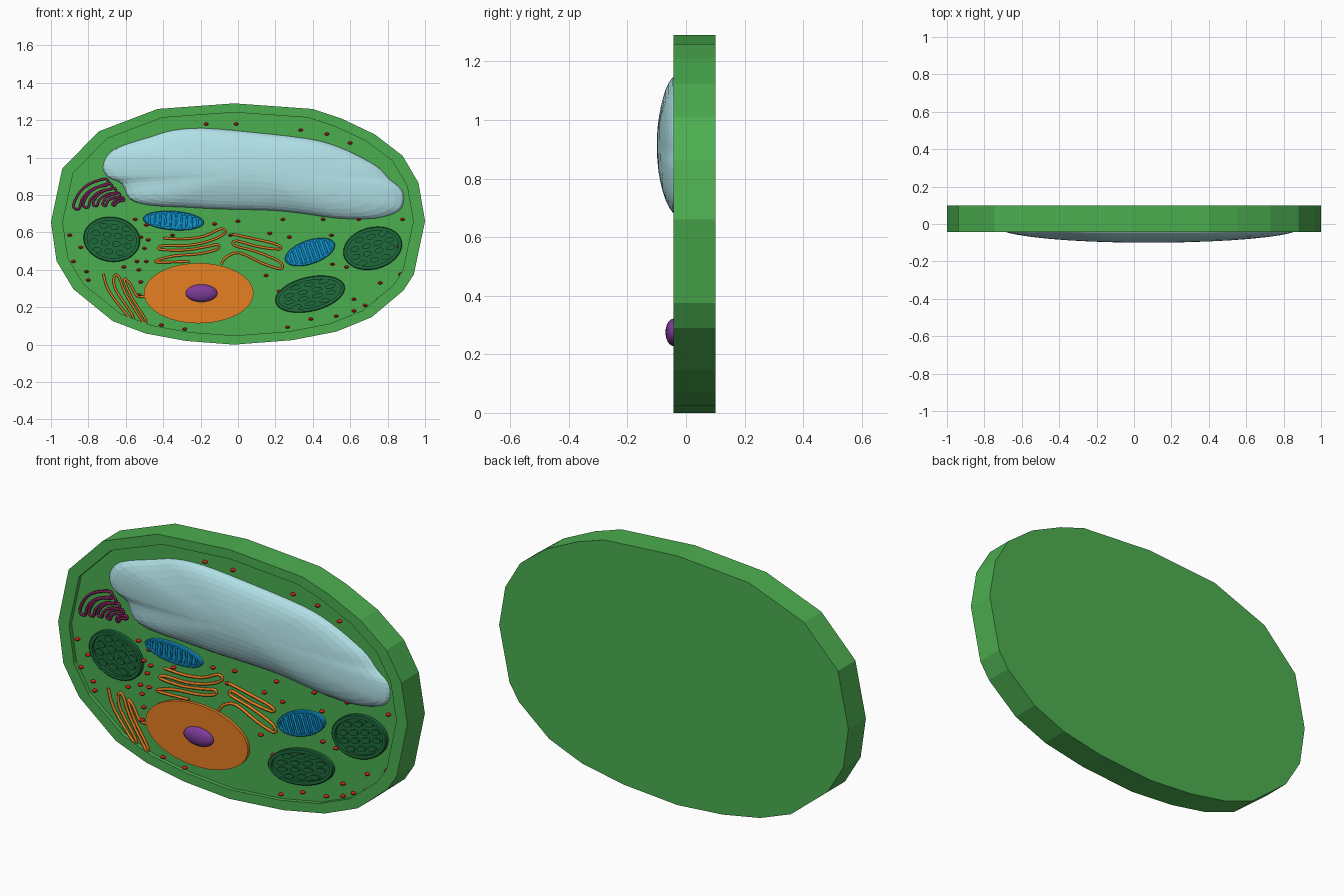
import bpy, bmesh, math
from mathutils import Vector

if "Cube" in bpy.data.objects:
    bpy.data.objects.remove(bpy.data.objects["Cube"])

RIM, FLOOR, BACK = -0.043, -0.022, 0.10


def material(name, hexcode):
    def lin(c):
        return c / 12.92 if c < 0.04 else ((c + 0.055) / 1.055) ** 2.4
    m = bpy.data.materials.new(name)
    m.diffuse_color = [lin(int(hexcode[i:i + 2], 16) / 255) for i in (0, 2, 4)] + [1]
    m.use_nodes = True
    m.node_tree.nodes["Principled BSDF"].inputs["Base Color"].default_value = m.diffuse_color
    return m


GREEN = material("cell_green", "4CAF50")
AQUA = material("vacuole_blue", "B0E0E6")
ORANGE = material("nucleus_orange", "E67E22")
PURPLE = material("nucleolus_purple", "7D3C98")
BLUE = material("mitochondrion_blue", "0F95D0")
DARK = material("chloroplast_green", "1E6B3C")
PLUM = material("golgi_plum", "7B1E57")
RED = material("ribosome_red", "D02018")


def add_loft(bm, rings):
    """Bridge equal-length rings of points and cap both ends."""
    vs = [[bm.verts.new(p) for p in r] for r in rings]
    n = len(vs[0])
    for a, b in zip(vs, vs[1:]):
        for i in range(n):
            j = (i + 1) % n
            bm.faces.new((a[i], a[j], b[j], b[i]))
    bm.faces.new(vs[0])
    bm.faces.new(vs[-1])


def finish(name, bm, mat, smooth=False):
    bmesh.ops.recalc_face_normals(bm, faces=bm.faces)
    me = bpy.data.meshes.new(name)
    bm.to_mesh(me)
    bm.free()
    me.materials.append(mat)
    ob = bpy.data.objects.new(name, me)
    bpy.context.collection.objects.link(ob)
    if smooth:
        bpy.ops.object.select_all(action='DESELECT')
        ob.select_set(True)
        bpy.context.view_layer.objects.active = ob
        bpy.ops.object.shade_smooth_by_angle(angle=math.radians(40))
    return ob


def scaled(outline, c, sx, sz, y):
    return [(c[0] + (x - c[0]) * sx, y, c[1] + (z - c[1]) * sz) for x, z in outline]


def place(c, u, v, tilt):
    """Local ellipse offset (u, v) rotated by tilt about centre c."""
    a = math.radians(tilt)
    return (c[0] + u * math.cos(a) - v * math.sin(a), c[1] + u * math.sin(a) + v * math.cos(a))


def ellipse(c, rx, rz, y, tilt=0, n=36):
    pts = [place(c, rx * math.cos(k * math.tau / n), rz * math.sin(k * math.tau / n), tilt) for k in range(n)]
    return [(x, y, z) for x, z in pts]


def spline(pts, closed=False, steps=4):
    """Catmull-Rom smoothing of a few 2D points."""
    n, out = len(pts), []
    get = (lambda i: Vector(pts[i % n])) if closed else (lambda i: Vector(pts[max(0, min(n - 1, i))]))
    for i in range(n if closed else n - 1):
        a, b, c, d = (get(i + k) for k in (-1, 0, 1, 2))
        for s in range(steps):
            t = s / steps
            out.append(tuple(0.5 * (2 * b + (c - a) * t + (2 * a - 5 * b + 4 * c - d) * t * t
                                    + (3 * b - a - 3 * c + d) * t ** 3)))
    if not closed:
        out.append(tuple(pts[-1]))
    return out


def tubes(name, paths, r, y, mat, closed=False):
    cu = bpy.data.curves.new(name, 'CURVE')
    cu.dimensions = '3D'
    cu.bevel_depth, cu.bevel_resolution, cu.use_fill_caps = r, 1, True
    for p in paths:
        sp = cu.splines.new('POLY')
        sp.points.add(len(p) - 1)
        for q, (x, z) in zip(sp.points, p):
            q.co = (x, y, z, 1)
        sp.use_cyclic_u = closed
    cu.materials.append(mat)
    ob = bpy.data.objects.new(name, cu)
    bpy.context.collection.objects.link(ob)
    bpy.ops.object.select_all(action='DESELECT')
    ob.select_set(True)
    bpy.context.view_layer.objects.active = ob
    bpy.ops.object.convert(target='MESH')


# Cell body: faceted slab with raised wall and shallow floor
wall = [(-.02, 1.29), (.40, 1.26), (.55, 1.21), (.73, 1.125), (.88, 1.01), (.965, .865), (1, .66),
        (.94, .375), (.885, .29), (.715, .147), (.527, .07), (.29, .024), (-.02, 0), (-.28, .02),
        (-.495, .06), (-.67, .126), (-.88, .297), (-.97, .447), (-1, .655), (-.94, .94),
        (-.745, 1.14), (-.43, 1.26)]
mid = (0, .645)
bm = bmesh.new()
add_loft(bm, [scaled(wall, mid, 1, 1, BACK), scaled(wall, mid, 1, 1, RIM),
              scaled(wall, mid, .937, .925, RIM), scaled(wall, mid, .937, .925, FLOOR)])
finish("cell_body", bm, GREEN)

# Large vacuole: domed, with faint lengthwise folds
vac = spline([(-.72, .965), (-.66, 1.045), (-.47, 1.11), (-.34, 1.147), (-.18, 1.157), (.06, 1.137),
              (.38, 1.10), (.54, 1.056), (.68, .99), (.76, .94), (.81, .885), (.875, .83), (.885, .76),
              (.85, .71), (.73, .675), (.54, .675), (.33, .703), (.17, .718), (-.10, .725),
              (-.29, .735), (-.47, .745), (-.58, .78), (-.62, .86), (-.70, .90)], True, 3)
rings = [scaled(vac, (.08, .92), 1, 1, FLOOR + .01)]
for k in range(10):
    t = math.radians(k * 9.6)
    s = math.cos(t)
    ring = scaled(vac, (.08, .92), s, s, FLOOR - .078 * math.sin(t))
    rings.append([(x, y + .0025 * math.sin(t) * s * (1 + math.sin(26 * (z + .2 * x))), z) for x, y, z in ring])
bm = bmesh.new()
add_loft(bm, rings)
finish("vacuole", bm, AQUA)

# Nucleus cut flat, and its rounded nucleolus
bm = bmesh.new()
nc = (-.21, .275)
add_loft(bm, [ellipse(nc, .293, .161, FLOOR + .01, n=48), ellipse(nc, .293, .161, -.038, n=48)])
finish("nucleus", bm, ORANGE)


def ellipsoids(name, centres, rx, ry, rz, y, mat, seg, rows):
    bm = bmesh.new()
    for x, z in centres:
        new = bmesh.ops.create_uvsphere(bm, u_segments=seg, v_segments=rows, radius=1)['verts']
        for v in new:
            v.co = (x + v.co.x * rx, y + v.co.y * ry, z + v.co.z * rz)
    finish(name, bm, mat, True)


ellipsoids("nucleolus", [(-.195, .275)], .085, .028, .047, -.042, PURPLE, 24, 12)


def cup(name, c, rx, rz, tilt, mat, wall_w, floor):
    """Oval organelle with raised rim and a sunken inside."""
    bm = bmesh.new()
    e = lambda d, y: ellipse(c, rx - d, rz - d, y, tilt)
    add_loft(bm, [e(0, FLOOR + .01), e(0, -.038), e(.004, -.042), e(wall_w, -.042), e(wall_w, floor)])
    return bm


# Chloroplasts with grana discs
for i, (c, rx, rz, tilt) in enumerate([((-.675, .563), .152, .12, -8), ((.72, .515), .16, .112, 15),
                                       ((.385, .27), .19, .092, 13)]):
    bm = cup("chloroplast", c, rx, rz, tilt, DARK, .02, -.027)
    for v, count in ((-.55, 3), (-.18, 4), (.18, 4), (.55, 3)):
        for k in range(count):
            p = place(c, (k - (count - 1) / 2) * .4 * rx + .08 * v * rx, v * rz, tilt)
            gx, gz = rx * .155, rz * .13
            add_loft(bm, [ellipse(p, gx, gz, -.024, tilt, 14), ellipse(p, gx, gz, -.036, tilt, 14)])
    finish("chloroplast_%d" % (i + 1), bm, DARK)

# Mitochondria with a folded inner membrane
for i, (c, rx, rz, tilt) in enumerate([((-.345, .663), .163, .051, -4), ((.385, .495), .14, .064, 19)]):
    finish("mitochondrion_%d" % (i + 1), cup("mito", c, rx, rz, tilt, BLUE, .012, -.028), BLUE)
    fold = []
    for k in range(20):
        u = -.78 + 1.56 * (k // 2) / 9
        h = .68 * math.sqrt(1 - u * u) * (1 if k % 4 in (1, 2) else -1)
        fold.append(place(c, u * rx, h * rz, tilt))
    tubes("cristae_%d" % (i + 1), [spline(fold, steps=2)], .006, -.032, BLUE)

# Endoplasmic reticulum: three winding membranes
er = [[(-.40, .57), (-.29, .565), (-.18, .58), (-.09, .62), (-.07, .595), (-.15, .555), (-.27, .53), (-.40, .53),
       (-.42, .51), (-.29, .505), (-.16, .525), (-.11, .535), (-.11, .51), (-.21, .485), (-.34, .475),
       (-.435, .45), (-.42, .44), (-.26, .445)],
      [(-.03, .59), (.09, .565), (.21, .535), (.22, .51), (.10, .525), (-.01, .555), (-.02, .53), (.09, .50),
       (.22, .445), (.23, .405), (.13, .435), (.01, .49), (-.06, .47), (-.09, .43)],
      [(-.72, .38), (-.69, .285), (-.58, .145), (-.565, .16), (-.655, .295), (-.66, .37), (-.635, .36),
       (-.60, .27), (-.51, .125), (-.495, .135), (-.57, .255), (-.61, .35), (-.58, .33), (-.54, .26), (-.49, .26)]]
tubes("endoplasmic_reticulum", [spline(p, steps=3) for p in er], .007, -.031, ORANGE)

# Golgi apparatus: nested curved sacs drawn as closed loops
sacs = []
for k in range(5):
    a, b = Vector((-.865 + .05 * k, .73 + .008 * min(k, 2))), Vector((-.70 + .022 * k, .87 - .023 * k))
    peak = Vector((a.x, b.y)) * .75 + (a + b) * .125
    line = [a.lerp(peak, t).lerp(peak.lerp(b, t), t) for t in (0, .2, .4, .6, .8, 1)]
    w = .016 - .0022 * k
    side = []
    for j, p in enumerate(line):
        d = (line[min(j + 1, 5)] - line[max(j - 1, 0)]).normalized()
        side.append(Vector((-d.y, d.x)) * w)
    sacs.append(spline([p + s for p, s in zip(line, side)] + [p - s for p, s in zip(line, side)][::-1], True, 3))
tubes("golgi_apparatus", sacs, .007, -.037, PLUM, True)

# Ribosomes scattered over the floor
left = [(-.90, .585), (-.84, .52), (-.88, .445), (-.81, .39), (-.80, .345), (-.55, .67), (-.49, .64), (-.52, .575),
        (-.48, .56), (-.50, .515), (-.54, .445), (-.49, .445), (-.61, .415), (-.53, .40), (-.52, .335), (-.53, .265),
        (-.41, .105), (-.285, .083), (-.35, .585), (-.125, .645), (-.04, .585), (-.17, 1.18), (-.01, 1.18)]
right = [(.335, 1.147), (.475, 1.126), (.60, 1.078), (0, .66), (.24, .67), (.455, .67), (.645, .67), (.88, .67),
         (.17, .595), (.275, .575), (.50, .585), (.15, .37), (.22, .285), (.505, .43), (.58, .415), (.265, .093),
         (.39, .137), (.525, .152), (.62, .243), (.68, .21), (.62, .18), (.76, .33), (.86, .525), (.87, .377), (.75, .24)]
ellipsoids("ribosomes", left + right, .013, .014, .008, -.026, RED, 10, 6)
